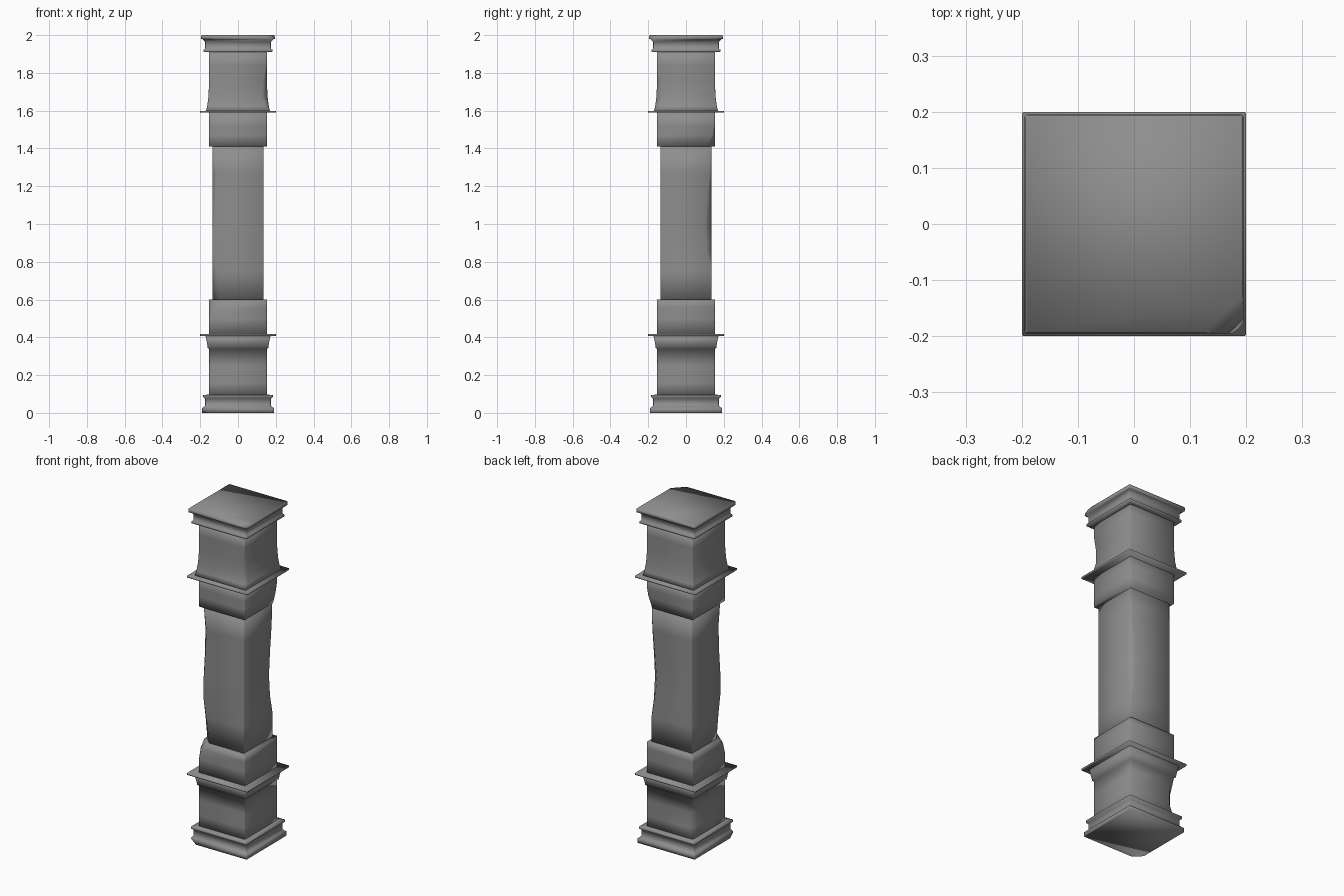
import bpy, bmesh

if "Cube" in bpy.data.objects:
    bpy.data.objects.remove(bpy.data.objects["Cube"])

# Corner numbers, seen from above: 0 front-left, 1 front-right, 2 back-right, 3 back-left
CORNERS = [(-1, -1), (1, -1), (1, 1), (-1, 1)]

dark_stone = bpy.data.materials.new("dark_stone")
dark_stone.diffuse_color = (0.27, 0.27, 0.27, 1)
dark_stone.use_nodes = True
dark_stone.node_tree.nodes["Principled BSDF"].inputs["Base Color"].default_value = dark_stone.diffuse_color


def ring_points(z, half, chips):
    """Square ring whose corners are cut by a worn chamfer."""
    pts = []
    for i, (sx, sy) in enumerate(CORNERS):
        c = chips.get(i, 0.003)
        a = (sx * half, sy * (half - c), z)
        b = (sx * (half - c), sy * half, z)
        pts += [a, b] if sx * sy > 0 else [b, a]
    return pts


def stone(name, rings):
    """Loft rings of (height, half width, chipped corners) into a smooth-shaded solid."""
    bm = bmesh.new()
    loops = [[bm.verts.new(p) for p in ring_points(z, h, ch)] for z, h, ch in rings]
    for lo, hi in zip(loops, loops[1:]):
        for i in range(8):
            j = (i + 1) % 8
            bm.faces.new((lo[i], lo[j], hi[j], hi[i]))
    bm.faces.new(loops[0][::-1])
    bm.faces.new(loops[-1])
    bmesh.ops.recalc_face_normals(bm, faces=bm.faces)
    for f in bm.faces:
        f.smooth = True
    mesh = bpy.data.meshes.new(name)
    bm.to_mesh(mesh)
    bm.free()
    mesh.materials.append(dark_stone)
    bpy.context.collection.objects.link(bpy.data.objects.new(name, mesh))


# Stepped base moulding
stone("base_moulding", [
    (0, .190, {0: .045}), (.025, .190, {0: .015}), (.032, .180, {}),
    (.040, .174, {}), (.075, .174, {}), (.084, .184, {}),
    (.095, .184, {}), (.097, .153, {})])

# Lower block with flared neck
stone("pedestal_block", [
    (.09, .153, {}), (.16, .153, {3: .035}), (.25, .153, {3: .035}),
    (.34, .153, {}), (.342, .160, {}), (.37, .164, {}), (.408, .172, {})])

# Thin projecting ledges
for name, z in (("lower_ledge", .408), ("upper_ledge", 1.589)):
    stone(name, [(z, .2, {}), (z + .009, .2, {})])

# Blocks at either end of the shaft
stone("shaft_foot", [(.41, .153, {}), (.50, .153, {}),
                     (.56, .153, {0: .02}), (.60, .153, {0: .055})])
stone("shaft_head", [(1.41, .153, {2: .04}), (1.47, .153, {2: .015}),
                     (1.52, .153, {}), (1.592, .153, {})])

# Worn shaft
stone("shaft", [
    (.59, .135, {0: .04}), (.75, .135, {0: .02}), (.85, .135, {2: .025}),
    (.98, .135, {2: .035}), (1.12, .135, {0: .015, 2: .025}),
    (1.27, .135, {0: .02, 2: .01}), (1.42, .135, {})])

# Upper block, flared at its foot
stone("capital_block", [
    (1.596, .170, {}), (1.625, .163, {1: .02}), (1.67, .157, {1: .03}),
    (1.75, .153, {1: .02}), (1.84, .153, {}), (1.915, .153, {})])

# Stepped top moulding
stone("cap_moulding", [
    (1.910, .153, {}), (1.912, .182, {}), (1.922, .182, {}), (1.928, .174, {}),
    (1.965, .174, {}), (1.978, .188, {}), (1.980, .195, {1: .02}),
    (1.991, .195, {1: .04}), (2.0, .193, {1: .065})])
